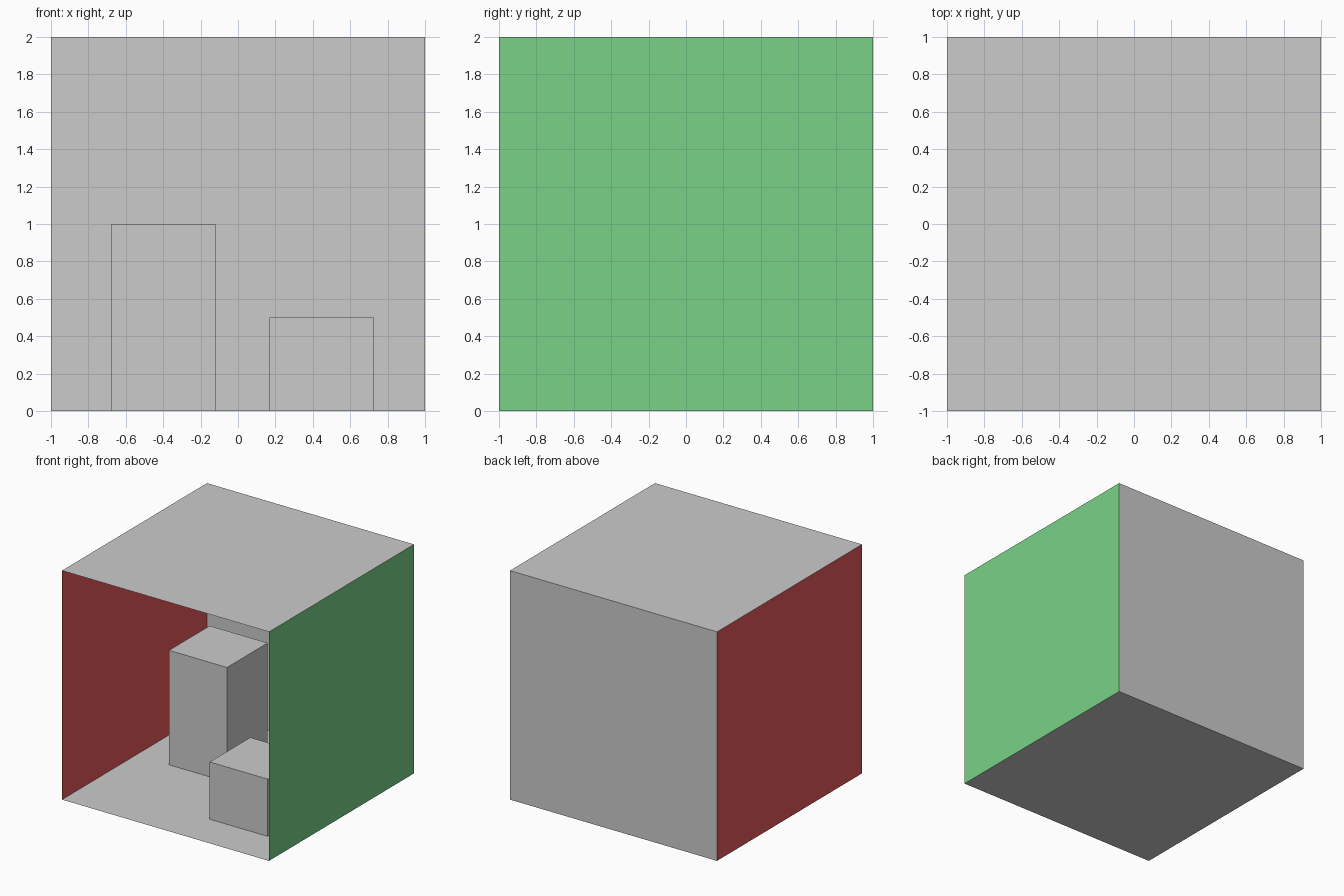
import bpy
import bmesh
from mathutils import Vector

if "Cube" in bpy.data.objects:
    bpy.data.objects.remove(bpy.data.objects["Cube"])


def make_object(name, bm, mat=None):
    mesh = bpy.data.meshes.new(name)
    bm.to_mesh(mesh)
    bm.free()
    obj = bpy.data.objects.new(name, mesh)
    bpy.context.collection.objects.link(obj)
    if mat:
        mesh.materials.append(mat)
    return obj


def make_material(name, rgb):
    mat = bpy.data.materials.new(name)
    mat.diffuse_color = (*rgb, 1.0)
    mat.use_nodes = True
    mat.node_tree.nodes["Principled BSDF"].inputs["Base Color"].default_value = mat.diffuse_color
    return mat


def panel(name, corner, u, v, mat=None):
    """Single flat sheet spanned by edges u and v."""
    c, u, v = Vector(corner), Vector(u), Vector(v)
    bm = bmesh.new()
    bm.faces.new([bm.verts.new(p) for p in (c, c + u, c + u + v, c + v)])
    return make_object(name, bm, mat)


def block(name, x, y, height, width=0.56):
    """Square block on the floor, given its front left corner."""
    bm = bmesh.new()
    bmesh.ops.create_cube(bm, size=1)
    bmesh.ops.translate(bm, verts=bm.verts, vec=(0.5, 0.5, 0.5))
    bmesh.ops.scale(bm, verts=bm.verts, vec=(width, width, height))
    bmesh.ops.translate(bm, verts=bm.verts, vec=(x, y, 0))
    return make_object(name, bm)


red = make_material("red", (0.8, 0.1, 0.1))
green = make_material("green", (0.19, 0.64, 0.24))

# Open-fronted room, thin sheets with normals facing inward
panel("floor", (-1, -1, 0), (2, 0, 0), (0, 2, 0))
panel("ceiling", (-1, -1, 2), (0, 2, 0), (2, 0, 0))
panel("back_wall", (-1, 1, 0), (2, 0, 0), (0, 0, 2))
panel("left_wall", (-1, -1, 0), (0, 2, 0), (0, 0, 2), red)
panel("right_wall", (1, -1, 0), (0, 0, 2), (0, 2, 0), green)

# Blocks standing in the room
block("tall_block", -0.68, 0.02, 1.0)
block("short_block", 0.168, -0.63, 0.5)
